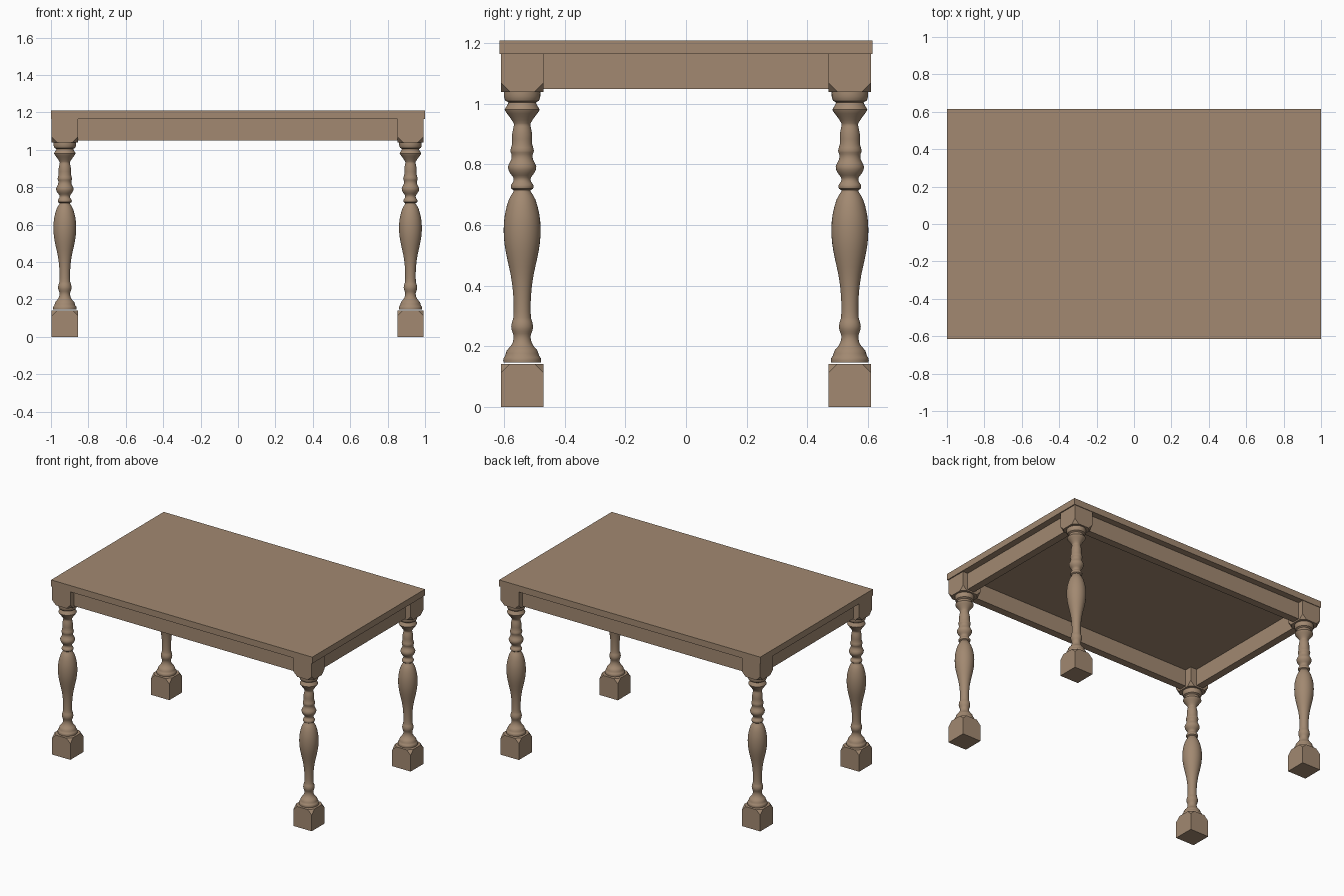
import bpy, bmesh, math
from mathutils import Vector

if "Cube" in bpy.data.objects:
    bpy.data.objects.remove(bpy.data.objects["Cube"])

wood = bpy.data.materials.new("warm brown wood")
wood.diffuse_color = (0.36, 0.25, 0.165, 1)
wood.use_nodes = True
wood.node_tree.nodes["Principled BSDF"].inputs["Base Color"].default_value = wood.diffuse_color


def finish(bm, name, smooth=False):
    bmesh.ops.recalc_face_normals(bm, faces=bm.faces[:])
    me = bpy.data.meshes.new(name)
    bm.to_mesh(me)
    bm.free()
    me.materials.append(wood)
    ob = bpy.data.objects.new(name, me)
    bpy.context.collection.objects.link(ob)
    if smooth:
        bpy.ops.object.select_all(action='DESELECT')
        ob.select_set(True)
        bpy.context.view_layer.objects.active = ob
        bpy.ops.object.shade_smooth_by_angle(angle=math.radians(40))
    return ob


def box(name, lo, hi, clip=None):
    """Box between two corners; clip = (z, size) cuts the four corners at that height."""
    bm = bmesh.new()
    bmesh.ops.create_cube(bm, size=1)
    for v in bm.verts:
        v.co = Vector([(lo[i] + hi[i]) / 2 + v.co[i] * (hi[i] - lo[i]) for i in range(3)])
    if clip:
        vs = [v for v in bm.verts if abs(v.co.z - clip[0]) < 1e-4]
        bmesh.ops.bevel(bm, geom=vs, offset=clip[1], segments=1, profile=0.5,
                        affect='VERTICES', clamp_overlap=True)
    return finish(bm, name)


# Turned leg profile: (radius, height) from bottom to top
PROFILE = [(.062, .146), (.062, .160), (.056, .168), (.051, .185), (.040, .198), (.031, .213),
           (.028, .233), (.033, .249), (.036, .264), (.033, .281), (.029, .295), (.028, .338),
           (.031, .388), (.038, .437), (.049, .487), (.058, .536), (.061, .585), (.057, .635),
           (.044, .684), (.030, .708), (.028, .715), (.036, .720), (.037, .732), (.029, .744),
           (.029, .757), (.040, .772), (.047, .793), (.036, .816), (.035, .833), (.039, .846),
           (.033, .868), (.033, .900), (.028, .925), (.028, .936), (.042, .958), (.056, .977),
           (.056, .985), (.045, 1.004), (.055, 1.010), (.060, 1.025), (.060, 1.041)]


def smooth_profile(pts):
    out = [pts[0]]
    for i in range(len(pts) - 1):
        a, b, c, d = (Vector(pts[min(max(j, 0), len(pts) - 1)]) for j in range(i - 1, i + 3))
        out.append(tuple((9 * (b + c) - a - d) / 16))
        out.append(pts[i + 1])
    return out


def lathe(name, cx, cy, pts, n=32):
    bm = bmesh.new()
    rings = [[bm.verts.new((cx + r * math.cos(2 * math.pi * k / n),
                            cy + r * math.sin(2 * math.pi * k / n), z)) for k in range(n)]
             for r, z in pts]
    for lo, hi in zip(rings, rings[1:]):
        for k in range(n):
            bm.faces.new((lo[k], lo[(k + 1) % n], hi[(k + 1) % n], hi[k]))
    bm.faces.new(rings[0])
    bm.faces.new(rings[-1])
    return finish(bm, name, True)


# Table top
box("table_top", (-1, -.616, 1.165), (1, .616, 1.209))

# Legs: square foot, turned shaft, square upper block
h = .0705
curve = smooth_profile(PROFILE)
for side, cx in (("left", -.926), ("right", .922)):
    for end, cy in (("front", -.541), ("back", .541)):
        tag = f"{end}_{side}"
        box(f"{tag}_foot", (cx - h, cy - h, 0), (cx + h, cy + h, .142), (.142, .03))
        lathe(f"{tag}_leg", cx, cy, curve)
        box(f"{tag}_block", (cx - h, cy - h, 1.04), (cx + h, cy + h, 1.165), (1.04, .03))

# Apron rails, set in from the block faces
for name, s in (("front", -1), ("back", 1)):
    y0, y1 = sorted((s * .52, s * .572))
    box(f"{name}_apron", (-.86, y0, 1.05), (.86, y1, 1.165))
for name, s in (("left", -1), ("right", 1)):
    x0, x1 = sorted((s * .903, s * .955))
    box(f"{name}_apron", (x0, -.48, 1.05), (x1, .48, 1.165))
